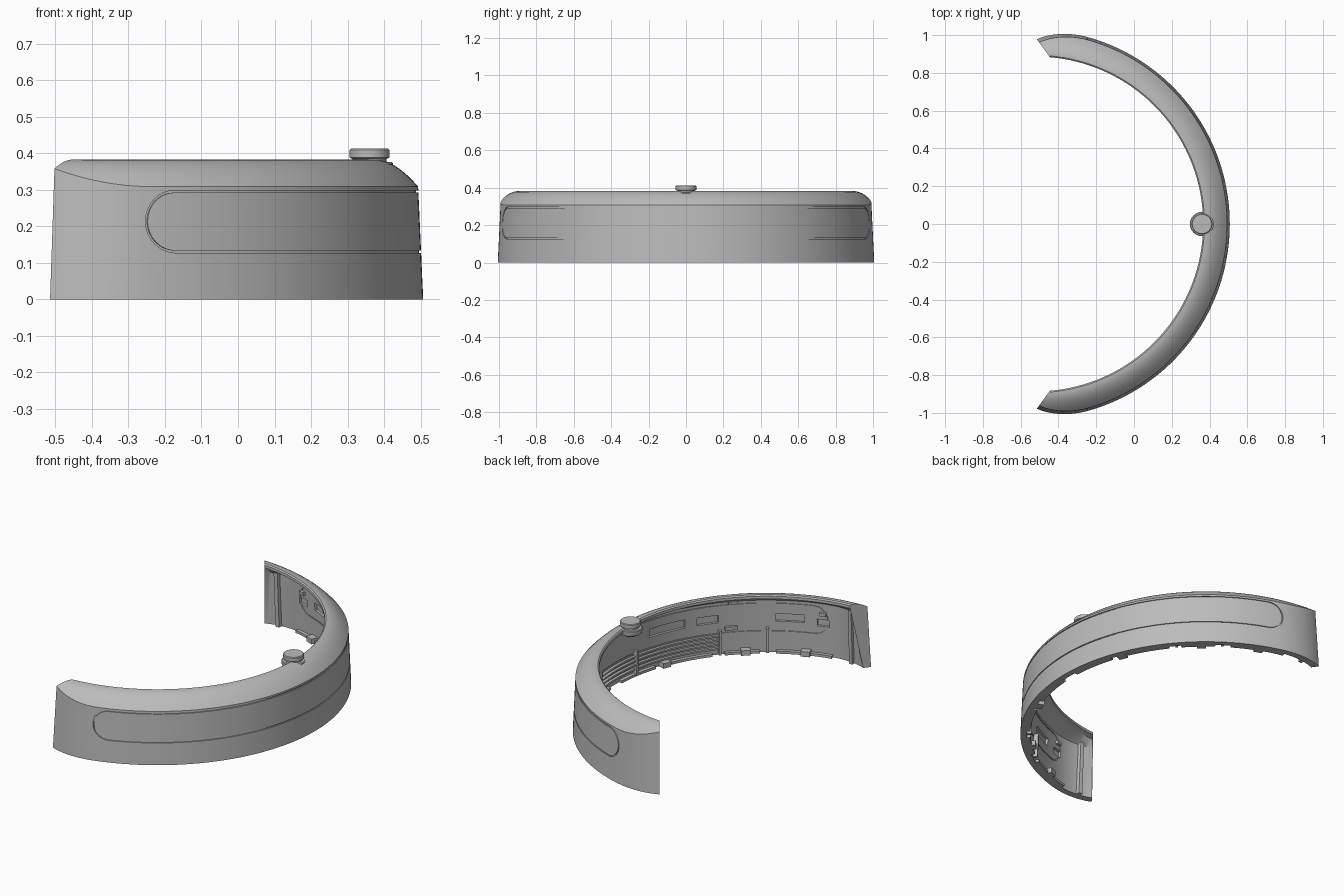
import bpy, bmesh
from math import sin, cos, acos, radians, degrees, pi

cube = bpy.data.objects.get("Cube")
if cube:
    bpy.data.objects.remove(cube, do_unlink=True)

grey = bpy.data.materials.new("neutral_grey")
grey.use_nodes = True
grey.diffuse_color = (0.5, 0.5, 0.5, 1)
grey.node_tree.nodes["Principled BSDF"].inputs["Base Color"].default_value = (0.5, 0.5, 0.5, 1)

CX = -0.52                 # centre of the arc
THICK = 0.035              # wall thickness
Z_LOW, Z_HIGH = 0.13, 0.295


def wall(a, z):
    """Outer wall radius: slight draft, bending inward near both ends."""
    s = max(0, (abs(a) - 72) / 18)
    return 1.027 - 0.045 * z - 0.055 * s * s


def dome(r):
    """Height of the rounded top at a radius."""
    return 0.382 - 3.8 * max(0, r - 0.9) ** 1.81


def polar(r, a, z):
    return (CX + r * cos(radians(a)), r * sin(radians(a)), z)


def on_wall(a, z, depth):
    return polar(wall(a, z) - depth, a, z)


def add_rings(bm, rings, loop=False):
    """Skin a row of closed cross-sections, capping the ends if open."""
    vs = [[bm.verts.new(p) for p in ring] for ring in rings]
    n = len(vs[0])
    for i in range(len(vs) if loop else len(vs) - 1):
        a, b = vs[i], vs[(i + 1) % len(vs)]
        for j in range(n):
            k = (j + 1) % n
            bm.faces.new((a[j], a[k], b[k], b[j]))
    if not loop:
        caps = [bm.faces.new(vs[0]), bm.faces.new(vs[-1])]
        if n < 20:
            bmesh.ops.triangulate(bm, faces=caps)


def finish(bm, name):
    bmesh.ops.recalc_face_normals(bm, faces=bm.faces)
    mesh = bpy.data.meshes.new(name)
    bm.to_mesh(mesh)
    bm.free()
    mesh.materials.append(grey)
    obj = bpy.data.objects.new(name, mesh)
    bpy.context.collection.objects.link(obj)
    return obj


def smooth(obj):
    bpy.ops.object.select_all(action='DESELECT')
    obj.select_set(True)
    bpy.context.view_layer.objects.active = obj
    bpy.ops.object.shade_smooth_by_angle(angle=radians(30))


def add_block(bm, a0, a1, z0, z1, d0, d1):
    """Curved block following the wall, between two depths."""
    steps = max(1, int(abs(a1 - a0) / 2))
    rings = []
    for i in range(steps + 1):
        a = a0 + (a1 - a0) * i / steps
        rings.append([on_wall(a, z, d) for z, d in ((z0, d0), (z1, d0), (z1, d1), (z0, d1))])
    add_rings(bm, rings)


def blocks(name, specs, mirror=True):
    bm = bmesh.new()
    for a0, a1, z0, z1, d0, d1 in specs:
        add_block(bm, a0, a1, z0, z1, d0, d1)
        if mirror:
            add_block(bm, -a1, -a0, z0, z1, d0, d1)
    return finish(bm, name)


# Shell: hollow section swept round the arc, with slanted ends
def section(t):
    a = t * 89
    zc = 0.31
    for _ in range(12):
        zc = (zc + dome(wall(a, zc))) / 2
    rc = wall(a, zc)
    pts = [(wall(a, 0), 0), (rc, zc)]
    for i in range(1, 8):
        r = rc + (0.893 - rc) * i / 7
        pts.append((r, dome(r)))
    pts += [(0.886, 0.376), (0.886, 0.36), (0.915, 0.352)]
    pts += [(wall(a, 0.31) - THICK, 0.31), (wall(a, 0) - THICK, 0)]
    ring = []
    for r, z in pts:
        end = degrees(acos((0.01 + 0.75 * (0.972 - r)) / r))
        ring.append(polar(r, t * end, z))
    return ring


SEG = 128
bm = bmesh.new()
add_rings(bm, [section(-1 + 2 * i / SEG) for i in range(SEG + 1)])
shell = finish(bm, "curved_shell")


# Rounded panel outline, as seams in the outer and inner wall
def seam_path():
    zm, rad = (Z_LOW + Z_HIGH) / 2, (Z_HIGH - Z_LOW) / 2
    reach = 70
    path = []
    for side in (1, -1):
        for i in range(60):
            path.append((side * (-reach + 2 * reach * i / 60), zm - side * rad, 0, -side))
        for i in range(16):
            q = pi * i / 16
            nx, nz = side * sin(q), -side * cos(q)
            path.append((side * reach + degrees(nx * rad / 1.02), zm + nz * rad, nx, nz))
    return path


def seam(bm, half, d0, d1):
    rings = []
    for a, z, nx, nz in seam_path():
        rings.append([on_wall(a + degrees(nx * w / 1.02), z + nz * w, d)
                      for w, d in ((-half, d0), (half, d0), (half, d1), (-half, d1))])
    add_rings(bm, rings, loop=True)


def cut(target, cutter):
    mod = target.modifiers.new("cut", 'BOOLEAN')
    mod.operation = 'DIFFERENCE'
    mod.solver = 'EXACT'
    mod.object = cutter
    bpy.context.view_layer.objects.active = target
    bpy.ops.object.modifier_apply(modifier=mod.name)
    bpy.data.objects.remove(cutter, do_unlink=True)


bm = bmesh.new()
seam(bm, 0.003, -0.006, 0.006)
seam(bm, 0.003, THICK - 0.005, THICK + 0.008)
cut(shell, finish(bm, "seam_cutter"))

# Pockets in the inner wall
D = THICK + 0.01
pockets = [(16, 29, 0.19, 0.24, 0.02, D), (33, 40, 0.19, 0.235, 0.02, D),
           (58, 67, 0.185, 0.23, 0.02, D), (71, 75, 0.175, 0.215, 0.02, D)]
cut(shell, blocks("pocket_cutter", pockets))
smooth(shell)

# Inner fittings, set slightly into the wall
S = THICK - 0.008
smooth(blocks("inner_ribs", [(a, a + 0.8, 0.005, 0.15, S, 0.06) for a in (9.5, 40, 55)]))
smooth(blocks("end_posts", [(82.5, 83.8, 0.0, 0.32, S, 0.055)]))
smooth(blocks("louvre_slats", [(-40, 40, z, z + 0.01, S, 0.05)
                               for z in (0.035, 0.06, 0.085, 0.11)], mirror=False))
smooth(blocks("small_clips", [(42, 46, 0.145, 0.165, S, 0.05), (43, 46, 0.3, 0.315, S, 0.055),
                              (72, 74, 0.24, 0.26, S, 0.05)]))
smooth(blocks("bottom_flanges", [(3, 18, 0, 0.015, S, 0.055), (24, 38, 0, 0.015, S, 0.055),
                                 (42, 53, 0, 0.015, S, 0.055), (58, 76, 0, 0.015, S, 0.055)]))
smooth(blocks("bottom_tabs", [(a, a + 3, 0.0, 0.03, S, 0.075) for a in (20, 47, 66)]))

# Round button on the top, with collar and stem
profile = [(0.035, 0.33), (0.06, 0.345), (0.064, 0.355), (0.064, 0.372), (0.06, 0.376),
           (0.047, 0.376), (0.047, 0.384), (0.055, 0.388), (0.055, 0.408), (0.051, 0.412)]
bm = bmesh.new()
add_rings(bm, [[(0.36 + r * cos(2 * pi * i / 48), r * sin(2 * pi * i / 48), z)
                for i in range(48)] for r, z in profile])
smooth(finish(bm, "top_button"))
